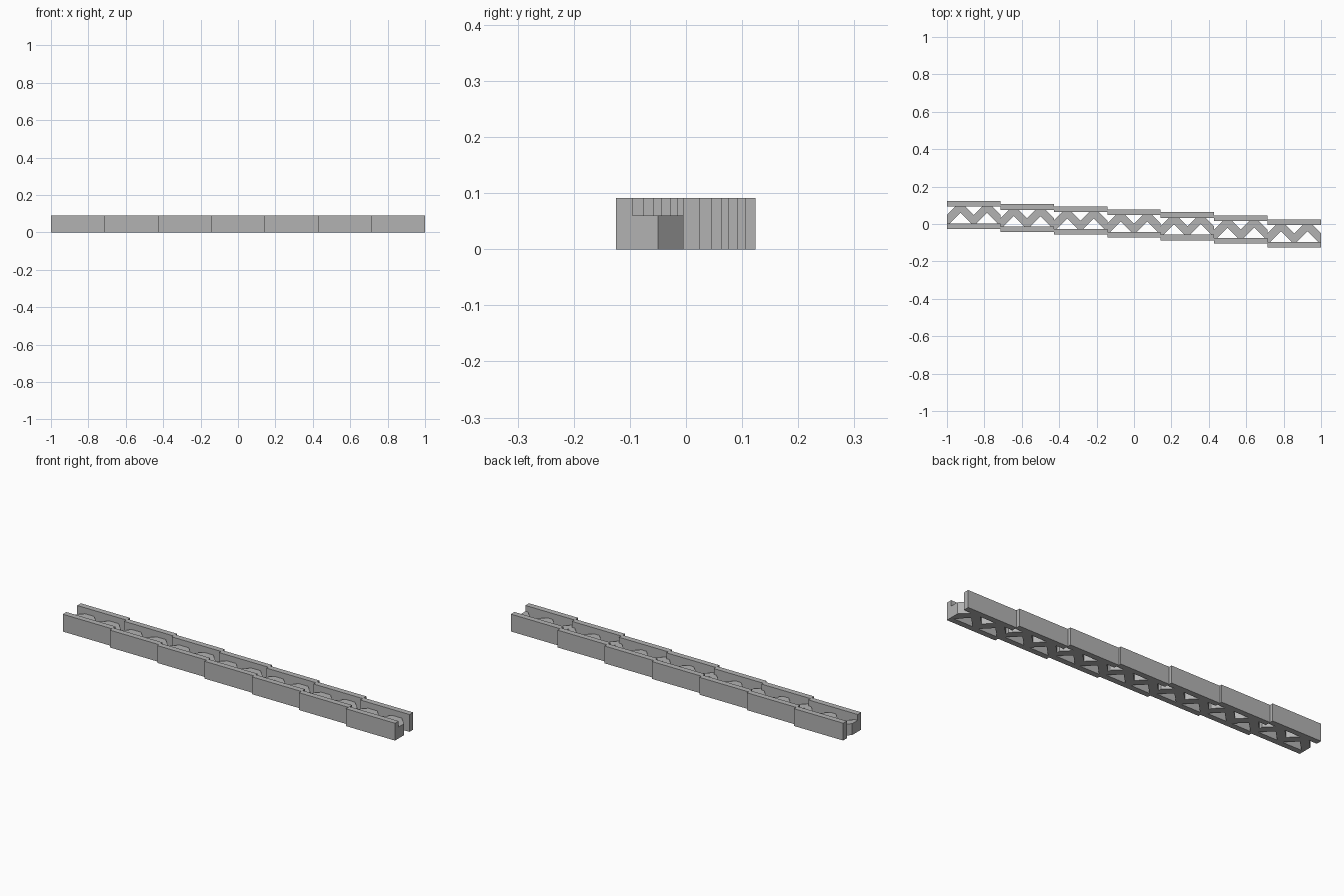
import bpy
import bmesh

cube = bpy.data.objects.get("Cube")
if cube:
    bpy.data.objects.remove(cube, do_unlink=True)

SEGMENTS = 7
LENGTH = 2 / SEGMENTS
WIDTH, RAIL, HEIGHT = 0.15, 0.03, 0.091
GAP = WIDTH - 2 * RAIL
LATTICE_HEIGHT = 0.06
# Outer back edge of each segment, stepping sideways along the track
BACK_EDGES = [0.124, 0.106, 0.093, 0.077, 0.063, 0.045, 0.025]

grey = bpy.data.materials.new("light_grey")
grey.use_nodes = True
colour = (0.45, 0.45, 0.45, 1)
grey.diffuse_color = colour
grey.node_tree.nodes["Principled BSDF"].inputs["Base Color"].default_value = colour


def extrude_outline(name, outline, height):
    """Make a solid by raising a flat outline from the ground."""
    bm = bmesh.new()
    base = bm.faces.new([bm.verts.new((x, y, 0)) for x, y in outline])
    raised = bmesh.ops.extrude_face_region(bm, geom=[base], use_keep_orig=True)
    top = [g for g in raised["geom"] if isinstance(g, bmesh.types.BMVert)]
    bmesh.ops.translate(bm, verts=top, vec=(0, 0, height))
    bmesh.ops.recalc_face_normals(bm, faces=bm.faces)
    mesh = bpy.data.meshes.new(name)
    bm.to_mesh(mesh)
    bm.free()
    mesh.materials.append(grey)
    obj = bpy.data.objects.new(name, mesh)
    bpy.context.collection.objects.link(obj)


def rail(name, x, y):
    extrude_outline(name, [(x, y), (x + LENGTH, y),
                           (x + LENGTH, y + RAIL), (x, y + RAIL)], HEIGHT)


def lattice(name, x, y):
    """Zigzag brace of diagonal struts between the two rails."""
    pitch = LENGTH / 2
    half = pitch / 2
    valley, peak = 0.045, 0.056    # inner corners of the zigzag
    rise = GAP - valley
    upper, lower = [(x, y + valley)], [(x, y)]
    for i in range(2):
        mid = x + pitch * i + half
        upper += [(mid - half + rise, y + GAP), (mid + half - rise, y + GAP),
                  (mid + half, y + valley)]
        lower += [(mid - peak, y), (mid, y + peak), (mid + peak, y)]
    lower.append((x + LENGTH, y))
    extrude_outline(name, lower + upper[::-1], LATTICE_HEIGHT)


# Track segments
for i, back in enumerate(BACK_EDGES):
    x = -1 + i * LENGTH
    rail(f"back_rail_{i + 1}", x, back - RAIL)
    rail(f"front_rail_{i + 1}", x, back - WIDTH)
    lattice(f"lattice_{i + 1}", x, back - WIDTH + RAIL)
